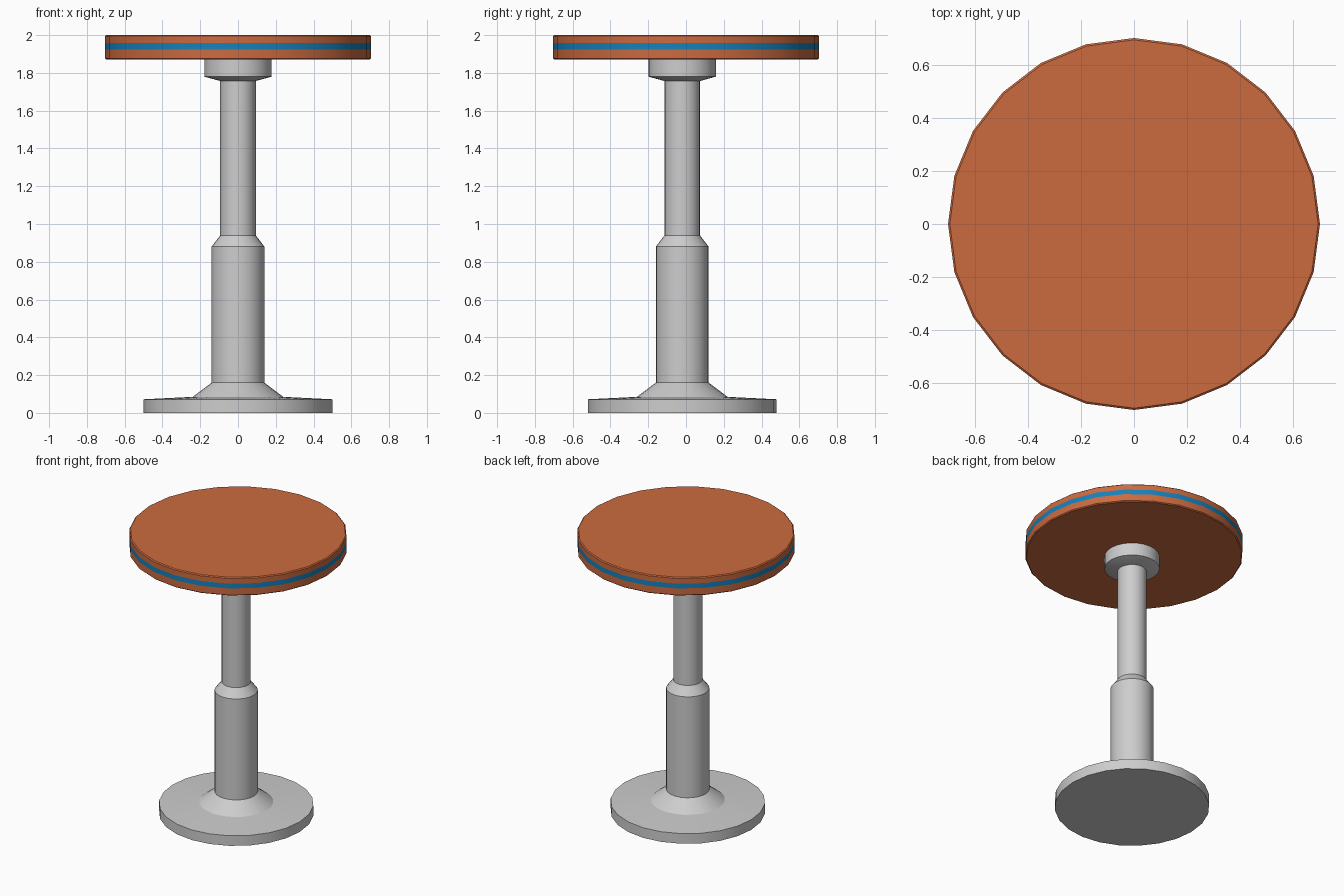
import bpy, bmesh
from math import cos, sin, tau, radians

cube = bpy.data.objects.get("Cube")
if cube:
    bpy.data.objects.remove(cube, do_unlink=True)

SIDES = 24
STAND_Y = -0.02


def material(name, rgb):
    m = bpy.data.materials.new(name)
    m.use_nodes = True
    m.diffuse_color = (*rgb, 1)
    m.node_tree.nodes["Principled BSDF"].inputs["Base Color"].default_value = (*rgb, 1)
    return m


def lathe(name, profile, mats, y=0.0, band=None):
    """Turn a closed-ended (radius, height) profile, listed bottom to top."""
    bm = bmesh.new()
    rings = [[bm.verts.new((r * cos(tau * i / SIDES), r * sin(tau * i / SIDES), z))
              for i in range(SIDES)] for r, z in profile]
    for k, (low, high) in enumerate(zip(rings, rings[1:])):
        for i in range(SIDES):
            j = (i + 1) % SIDES
            face = bm.faces.new((low[i], low[j], high[j], high[i]))
            face.material_index = int(k == band)
    bm.faces.new(rings[0][::-1])
    bm.faces.new(rings[-1])
    mesh = bpy.data.meshes.new(name)
    bm.to_mesh(mesh)
    bm.free()
    for m in mats:
        mesh.materials.append(m)
    obj = bpy.data.objects.new(name, mesh)
    obj.location.y = y
    bpy.context.collection.objects.link(obj)
    bpy.ops.object.select_all(action="DESELECT")
    obj.select_set(True)
    bpy.context.view_layer.objects.active = obj
    bpy.ops.object.shade_smooth_by_angle(angle=radians(20))
    return obj


grey = material("light grey metal", (0.61, 0.61, 0.61))
orange = material("orange brown wood", (0.60, 0.145, 0.05))
blue = material("blue trim", (0.008, 0.22, 0.50))

# Round foot with its flared neck
lathe("base", [(0.5, 0), (0.5, 0.072), (0.24, 0.085), (0.14, 0.16)], [grey], STAND_Y)

# Wide lower tube stepping in to the narrow upper tube
lathe("column", [(0.14, 0.16), (0.14, 0.88), (0.094, 0.94), (0.094, 1.76)],
      [grey], STAND_Y)

# Collar under the top
lathe("collar", [(0.094, 1.757), (0.178, 1.78), (0.178, 1.872)], [grey], STAND_Y)

# Table top with slightly eased rims and a blue band round the edge
lathe("table_top", [(0.697, 1.87), (0.704, 1.876), (0.704, 1.923), (0.704, 1.957),
                    (0.704, 1.994), (0.697, 2.0)], [orange, blue], band=2)
